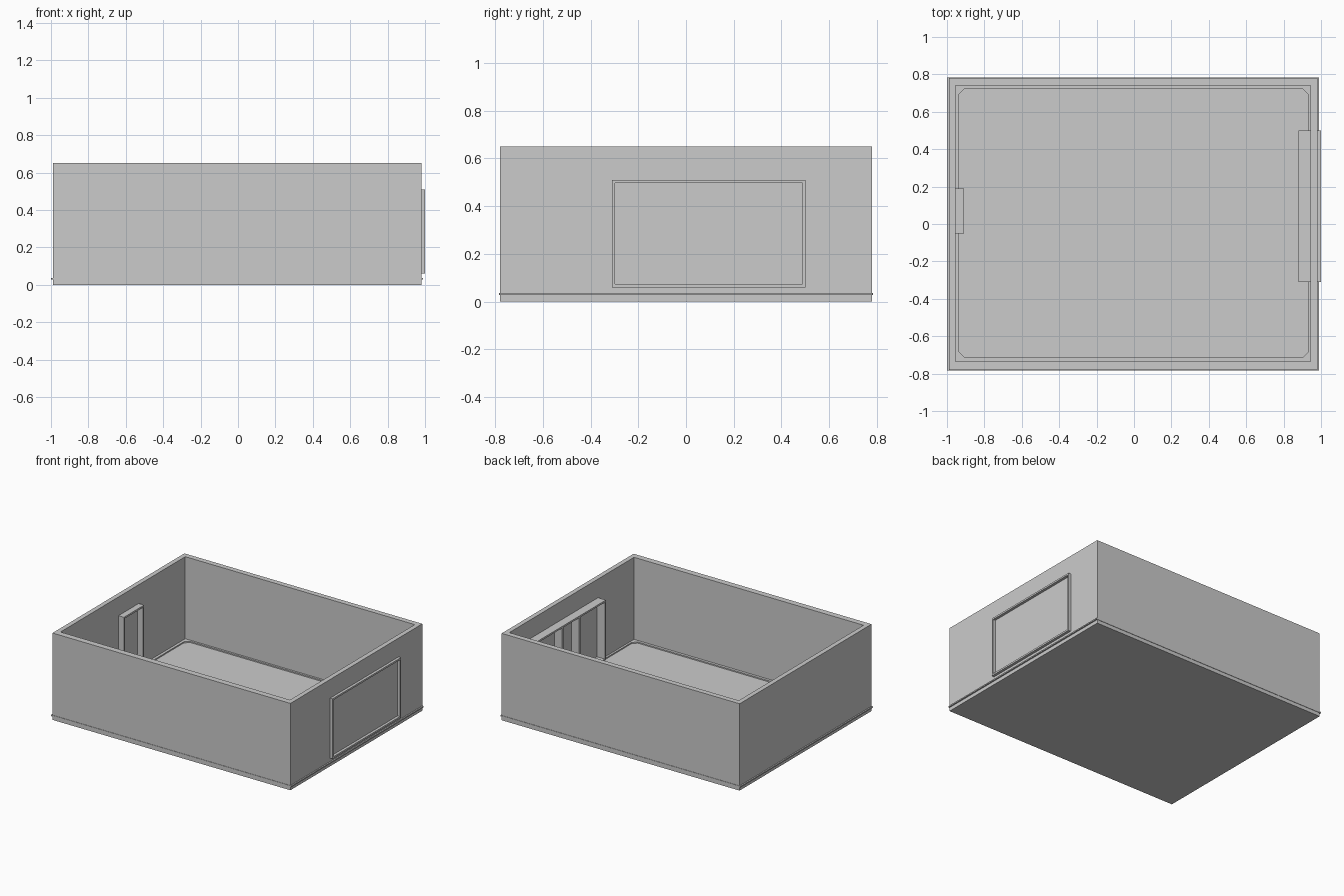
import bpy, bmesh
from mathutils import Vector

cube = bpy.data.objects.get("Cube")
if cube:
    bpy.data.objects.remove(cube, do_unlink=True)

grey = bpy.data.materials.new("plain grey")
grey.use_nodes = True
colour = (0.6, 0.6, 0.6, 1)
grey.diffuse_color = colour
grey.node_tree.nodes["Principled BSDF"].inputs["Base Color"].default_value = colour


def finish(name, bm):
    bmesh.ops.recalc_face_normals(bm, faces=bm.faces)
    mesh = bpy.data.meshes.new(name)
    bm.to_mesh(mesh)
    bm.free()
    mesh.materials.append(grey)
    obj = bpy.data.objects.new(name, mesh)
    bpy.context.collection.objects.link(obj)
    return obj


def box(name, low, high):
    low, high = Vector(low), Vector(high)
    bm = bmesh.new()
    bmesh.ops.create_cube(bm, size=1)
    for v in bm.verts:
        v.co = (low + high) / 2 + v.co * (high - low)
    return finish(name, bm)


def chamfered(x0, x1, y0, y1, c):
    """Rectangle outline with cut corners."""
    return [(x0 + c, y0), (x1 - c, y0), (x1, y0 + c), (x1, y1 - c),
            (x1 - c, y1), (x0 + c, y1), (x0, y1 - c), (x0, y0 + c)]


def rectangle(x0, x1, y0, y1):
    return [(x0, y0), (x1, y0), (x1, y1), (x0, y1)]


def ring(name, outer, inner, a, b, axis="z"):
    """Band between two outlines, extruded from a to b along an axis."""
    def place(p, h):
        return (p[0], p[1], h) if axis == "z" else (h, p[0], p[1])
    bm = bmesh.new()
    loops = [[bm.verts.new(place(p, h)) for p in line]
             for line, h in ((outer, a), (outer, b), (inner, b), (inner, a))]
    n = len(outer)
    for k in range(4):
        lo, hi = loops[k], loops[(k + 1) % 4]
        for i in range(n):
            j = (i + 1) % n
            bm.faces.new((lo[i], lo[j], hi[j], hi[i]))
    return finish(name, bm)


# Open-topped room shell
ring("walls", rectangle(-0.99, 0.98, -0.78, 0.78),
     rectangle(-0.955, 0.945, -0.735, 0.74), 0, 0.65)
box("floor", (-0.97, -0.76, 0), (0.96, 0.76, 0.027))

# Thin band at floor level, showing inside and just outside the walls
ring("floor_trim", chamfered(-1.0, 0.99, -0.783, 0.783, 0.002),
     chamfered(-0.935, 0.93, -0.715, 0.725, 0.03), 0.027, 0.036)

# Wide window frame through the wall, with two mullions inside
ring("window_frame", rectangle(-0.31, 0.5, 0.06, 0.51),
     rectangle(-0.297, 0.487, 0.073, 0.497), 0.88, 1.0, "x")
for i, y in enumerate((0.0, 0.2)):
    box(f"window_mullion_{i + 1}", (0.88, y - 0.007, 0.065), (0.95, y + 0.007, 0.5))

# Door frame on the opposite inner wall
door = [(-0.05, 0.03), (0.19, 0.03), (0.19, 0.51), (-0.05, 0.51)]
opening = [(-0.037, 0.036), (0.177, 0.036), (0.177, 0.497), (-0.037, 0.497)]
ring("door_frame", door, opening, -0.96, -0.91, "x")
